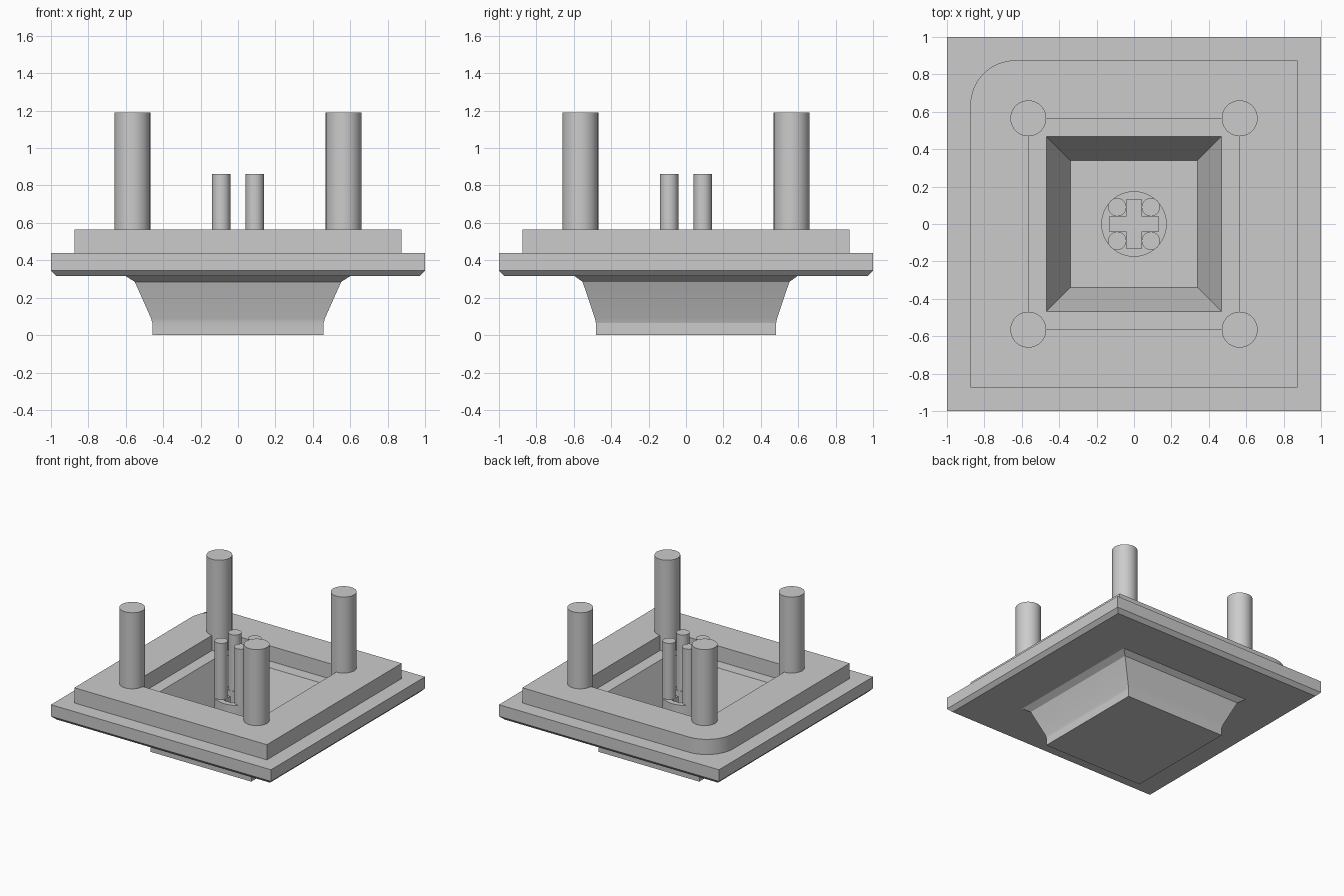
import bpy, bmesh, math

cube = bpy.data.objects.get("Cube")
if cube:
    bpy.data.objects.remove(cube, do_unlink=True)

grey = bpy.data.materials.new("plain grey")
grey.use_nodes = True
COLOUR = (0.6, 0.6, 0.6, 1)
grey.diffuse_color = COLOUR
grey.node_tree.nodes["Principled BSDF"].inputs["Base Color"].default_value = COLOUR


def finish(obj, angle=30):
    """Give the part its material and smooth only its gentle edges."""
    obj.data.materials.clear()
    obj.data.materials.append(grey)
    bpy.ops.object.select_all(action="DESELECT")
    obj.select_set(True)
    bpy.context.view_layer.objects.active = obj
    bpy.ops.object.shade_smooth_by_angle(angle=math.radians(angle))


def loft(name, rings):
    """Stack of rectangles (half x, half y, z), closed at both ends."""
    bm = bmesh.new()
    loops = [[bm.verts.new((sx * hx, sy * hy, z))
              for sx, sy in ((-1, -1), (1, -1), (1, 1), (-1, 1))]
             for hx, hy, z in rings]
    bm.faces.new(loops[0][::-1])
    bm.faces.new(loops[-1])
    for a, b in zip(loops, loops[1:]):
        for i in range(4):
            j = (i + 1) % 4
            bm.faces.new((a[i], a[j], b[j], b[i]))
    bmesh.ops.recalc_face_normals(bm, faces=bm.faces)
    mesh = bpy.data.meshes.new(name)
    bm.to_mesh(mesh)
    bm.free()
    obj = bpy.data.objects.new(name, mesh)
    bpy.context.collection.objects.link(obj)
    finish(obj, 15)


def arc(cx, cy, r, start, end, steps):
    angles = [math.radians(start + (end - start) * i / steps) for i in range(steps + 1)]
    return [(cx + r * math.cos(a), cy + r * math.sin(a)) for a in angles]


def plate(name, outlines, bottom, top):
    """Extrude an outline; further outlines inside it become holes."""
    curve = bpy.data.curves.new(name, "CURVE")
    curve.dimensions = "2D"
    curve.fill_mode = "BOTH"
    curve.extrude = (top - bottom) / 2
    for points in outlines:
        spline = curve.splines.new("POLY")
        spline.points.add(len(points) - 1)
        for p, (x, y) in zip(spline.points, points):
            p.co = (x, y, 0, 1)
        spline.use_cyclic_u = True
    obj = bpy.data.objects.new(name, curve)
    obj.location.z = (top + bottom) / 2
    bpy.context.collection.objects.link(obj)
    bpy.ops.object.select_all(action="DESELECT")
    obj.select_set(True)
    bpy.context.view_layer.objects.active = obj
    bpy.ops.object.convert(target="MESH")
    finish(bpy.context.view_layer.objects.active)


def rod(name, x, y, radius, bottom, top):
    bpy.ops.mesh.primitive_cylinder_add(vertices=40, radius=radius, depth=top - bottom,
                                        location=(x, y, (top + bottom) / 2))
    obj = bpy.context.object
    obj.name = name
    finish(obj)


# Hollow dish: foot, flared sides, chamfered flange, then the sloped well
loft("dish_and_flange", [
    (0.458, 0.482, 0), (0.458, 0.482, 0.065), (0.465, 0.487, 0.09),
    (0.552, 0.553, 0.285), (0.6, 0.595, 0.315), (0.97, 0.97, 0.315),
    (1, 1, 0.345), (1, 1, 0.44), (0.467, 0.467, 0.44), (0.34, 0.34, 0.1)])

# Raised frame with one rounded corner and a square opening
e, r, w = 0.875, 0.24, 0.565
outer = [(-e, -e), (e, -e), (e, e)] + arc(r - e, e - r, r, 90, 180, 16)
plate("raised_frame", [outer, [(-w, -w), (w, -w), (w, w), (-w, w)]], 0.44, 0.565)

# Central stem with a cross-shaped socket
a, b = 0.13, 0.04
cross = [(a, -b), (a, b), (b, b), (b, a), (-b, a), (-b, b),
         (-a, b), (-a, -b), (-b, -b), (-b, -a), (b, -a), (b, -b)]
plate("socket_stem", [arc(0, 0, 0.175, 0, 360, 48)[:-1], cross], 0.1, 0.4)

# Corner posts and the small pins around the socket
for sx, x_word in ((1, "left"), (-1, "right")):
    for sy, y_word in ((-1, "front"), (1, "back")):
        rod(f"{y_word}_{x_word}_post", sx * w, sy * w, 0.096, 0.44, 1.19)
        rod(f"{y_word}_{x_word}_pin", sx * 0.09, sy * 0.09, 0.049, 0.38, 0.862)
